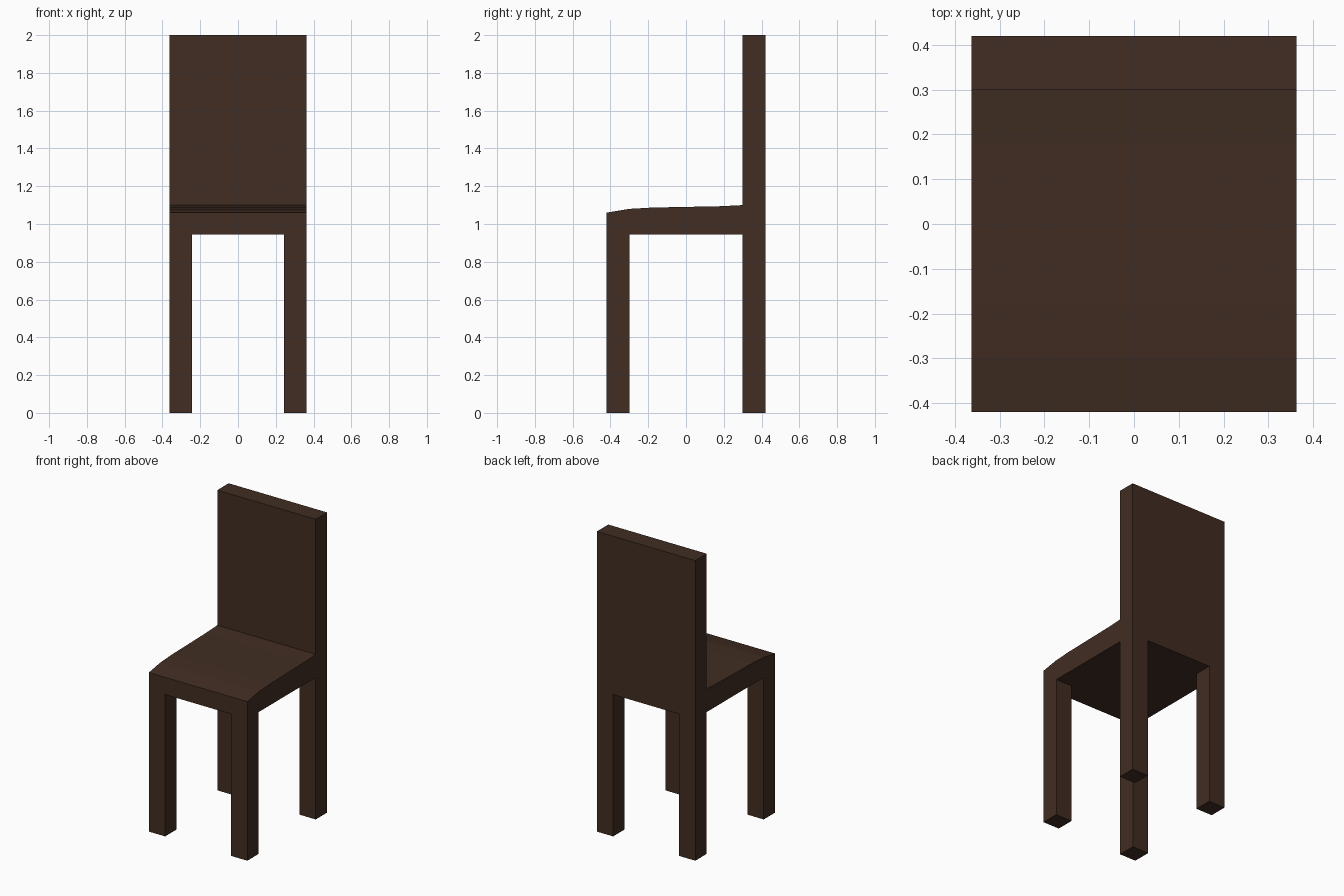
import bpy
import bmesh
from mathutils import Matrix, Vector

if "Cube" in bpy.data.objects:
    bpy.data.objects.remove(bpy.data.objects["Cube"], do_unlink=True)

HALF_W, HALF_D = 0.363, 0.42
LEG = 0.12
SEAT_BOTTOM, TOP = 0.945, 2.0

# Dark brown wood
wood = bpy.data.materials.new("dark_brown_wood")
wood.use_nodes = True
colour = (0.052, 0.026, 0.016, 1)
wood.diffuse_color = colour
wood.node_tree.nodes["Principled BSDF"].inputs["Base Color"].default_value = colour


def finish(name, bm):
    bmesh.ops.recalc_face_normals(bm, faces=bm.faces)
    mesh = bpy.data.meshes.new(name)
    bm.to_mesh(mesh)
    bm.free()
    mesh.materials.append(wood)
    bpy.context.collection.objects.link(bpy.data.objects.new(name, mesh))


# Seat and upright back: one side profile (y, z) extruded across the width
profile = [
    (-HALF_D, SEAT_BOTTOM), (HALF_D, SEAT_BOTTOM), (HALF_D, TOP),
    (HALF_D - LEG, TOP), (HALF_D - LEG, 1.1), (0.18, 1.094),
    (-0.18, 1.087), (-0.3, 1.08), (-HALF_D, 1.06),
]
bm = bmesh.new()
side = bm.faces.new([bm.verts.new((-HALF_W, y, z)) for y, z in profile])
new = bmesh.ops.extrude_face_region(bm, geom=[side], use_keep_orig=True)["geom"]
bmesh.ops.translate(bm, vec=(2 * HALF_W, 0, 0),
                    verts=[v for v in new if isinstance(v, bmesh.types.BMVert)])
finish("seat_and_back", bm)

# Four square legs flush with the corners, left open where they meet the seat
for row, sy in (("front", -1), ("back", 1)):
    for hand, sx in (("left", 1), ("right", -1)):
        centre = Vector((sx * (HALF_W - LEG / 2), sy * (HALF_D - LEG / 2), SEAT_BOTTOM / 2))
        bm = bmesh.new()
        bmesh.ops.create_cube(bm, size=1, matrix=Matrix.Translation(centre)
                              @ Matrix.Diagonal((LEG, LEG, SEAT_BOTTOM, 1)))
        bm.normal_update()
        cap = [f for f in bm.faces if f.normal.z > 0.5]
        bmesh.ops.delete(bm, geom=cap, context="FACES")
        finish(f"{row}_{hand}_leg", bm)
